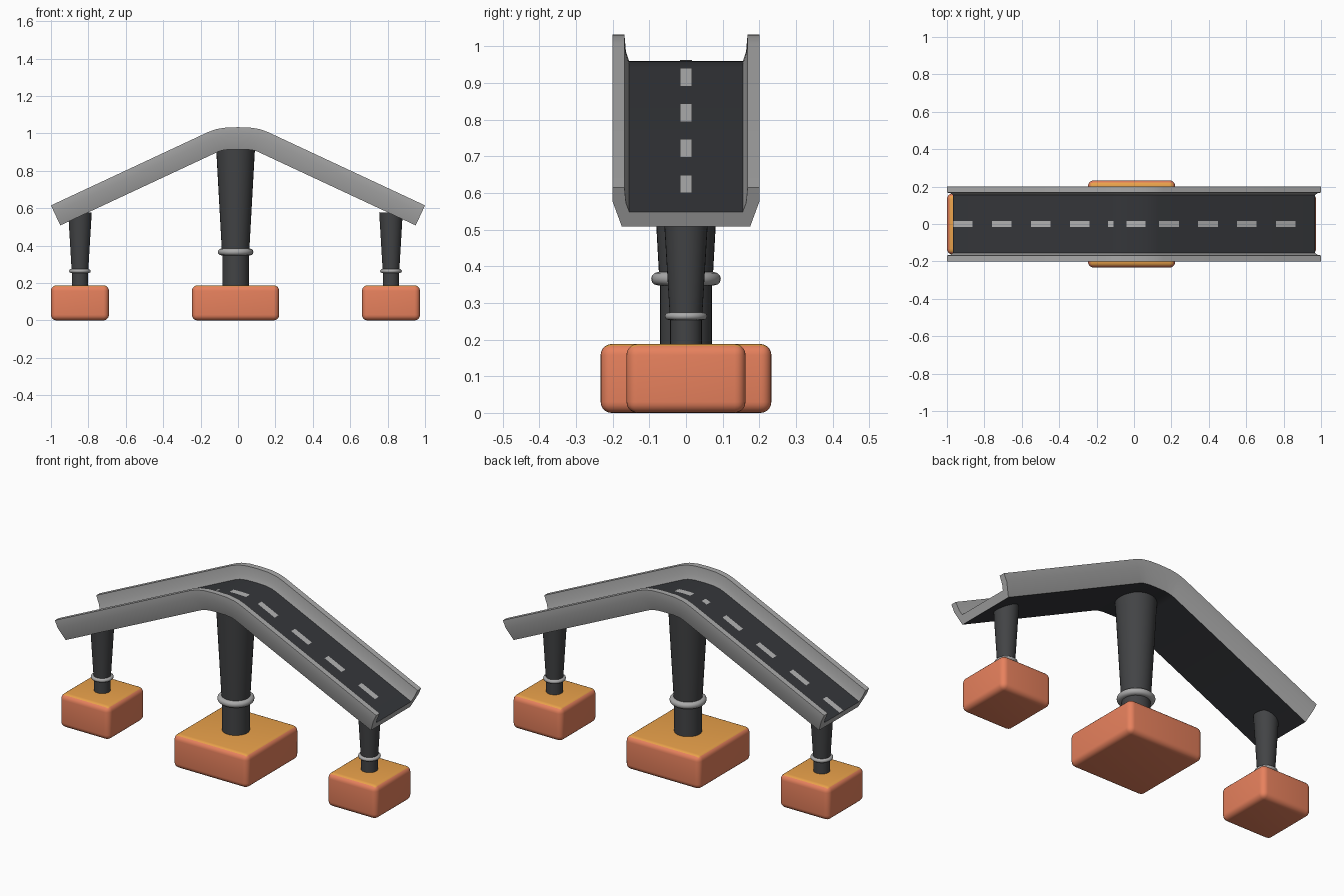
import bpy, bmesh
from math import sin, cos, pi, radians

if "Cube" in bpy.data.objects:
    bpy.data.objects.remove(bpy.data.objects["Cube"])


def material(name, color):
    m = bpy.data.materials.new(name)
    m.diffuse_color = (*color, 1)
    m.use_nodes = True
    m.node_tree.nodes["Principled BSDF"].inputs["Base Color"].default_value = m.diffuse_color
    return m


GREY = material("concrete", (0.40, 0.40, 0.40))
DARK = material("asphalt", (0.035, 0.037, 0.042))
STEEL = material("pillar_dark", (0.055, 0.057, 0.06))
LIGHT = material("marking", (0.45, 0.45, 0.45))
RED = material("footing_side", (0.80, 0.22, 0.11))
AMBER = material("footing_top", (0.82, 0.36, 0.07))


def finish(name, bm, mats, smooth=35):
    bmesh.ops.recalc_face_normals(bm, faces=bm.faces)
    me = bpy.data.meshes.new(name)
    bm.to_mesh(me)
    bm.free()
    for m in mats:
        me.materials.append(m)
    ob = bpy.data.objects.new(name, me)
    bpy.context.collection.objects.link(ob)
    bpy.ops.object.select_all(action='DESELECT')
    ob.select_set(True)
    bpy.context.view_layer.objects.active = ob
    bpy.ops.object.shade_smooth_by_angle(angle=radians(smooth))
    return ob


# Underside path of the deck: x, z, slope in degrees
half = [(-0.95, 0.508, 25), (-0.108, 0.901, 25), (-0.085, 0.909, 16), (-0.05, 0.914, 7)]
path = half + [(0, 0.915, 0)] + [(-x, z, -a) for x, z, a in reversed(half)]


def offset(station, h):
    x, z, a = station
    a = radians(a)
    return x - h * sin(a), z + h * cos(a)


# Deck: U section with parapets (y, height above underside)
side = [(0.175, 0), (0.2, 0.075), (0.2, 0.118), (0.168, 0.118), (0.164, 0.072), (0.155, 0.045)]
section = side + [(-y, h) for y, h in reversed(side)]
bm = bmesh.new()
rings = []
for st in path:
    ring = []
    for y, h in section:
        x, z = offset(st, h)
        ring.append(bm.verts.new((x, y, z)))
    rings.append(ring)
n = len(section)
for a, b in zip(rings, rings[1:]):
    for i in range(n):
        j = (i + 1) % n
        f = bm.faces.new((a[i], a[j], b[j], b[i]))
        f.material_index = 1 if i in (len(side) - 1, n - 1) else 0
bm.faces.new(rings[0])
bm.faces.new(rings[-1])
finish("bridge_deck", bm, [GREY, DARK], 22)


# Lane markings following the road surface
def road_z(x):
    pts = [offset(st, 0.045) for st in path]
    for (x0, z0), (x1, z1) in zip(pts, pts[1:]):
        if x <= x1:
            return z0 + (z1 - z0) * (x - x0) / (x1 - x0)
    return pts[-1][1]


dashes = [(-0.967 + 0.208 * i, -0.863 + 0.208 * i) for i in range(4)]
dashes += [(-0.14, -0.11), (-0.04, 0.062)]
dashes += [(0.135 + 0.208 * i, 0.24 + 0.208 * i) for i in range(4)]
bm = bmesh.new()
for x0, x1 in dashes:
    rows = []
    for k in range(5):
        x = x0 + (x1 - x0) * k / 4
        z = road_z(x) + 0.003
        rows.append([bm.verts.new((x, y, z)) for y in (-0.017, 0.017)])
    for a, b in zip(rows, rows[1:]):
        bm.faces.new((a[0], b[0], b[1], a[1]))
finish("lane_markings", bm, [LIGHT])


# Lathe helper for the round pillars
def lathe(name, profile, x, mat, sides=32):
    bm = bmesh.new()
    loops = [[bm.verts.new((x + r * cos(2 * pi * i / sides), r * sin(2 * pi * i / sides), z))
              for i in range(sides)] for r, z in profile]
    for a, b in zip(loops, loops[1:]):
        for i in range(sides):
            j = (i + 1) % sides
            bm.faces.new((a[i], a[j], b[j], b[i]))
    bm.faces.new(loops[0])
    bm.faces.new(loops[-1])
    finish(name, bm, [mat])


# Rounded footing with a lighter top
def footing(name, x, sx, sy, height, bevel):
    bm = bmesh.new()
    bmesh.ops.create_cube(bm, size=1)
    for v in bm.verts:
        v.co = (x + v.co.x * sx, v.co.y * sy, (v.co.z + 0.5) * height)
    bmesh.ops.bevel(bm, geom=bm.edges[:], offset=bevel, segments=5, profile=0.5, affect='EDGES')
    bm.normal_update()
    for f in bm.faces:
        f.material_index = 1 if f.normal.z > 0.75 else 0
    finish(name, bm, [RED, AMBER], 40)


# name, x, base radius, top radius, top z, collar z, collar radius, collar tube, footing size
supports = [
    ("left", -0.845, 0.043, 0.063, 0.578, 0.264, 0.048, 0.010, 0.31, 0.325),
    ("middle", -0.013, 0.071, 0.104, 0.925, 0.366, 0.077, 0.018, 0.466, 0.466),
    ("right", 0.818, 0.043, 0.063, 0.578, 0.264, 0.048, 0.010, 0.31, 0.325),
]
for name, x, r0, r1, top, cz, cr, tube, sx, sy in supports:
    lathe(name + "_pillar", [(r0, 0.17), (r0, cz), (r0 * 1.03, cz + 0.001), (r1, top)], x, STEEL)
    collar = [(cr + tube * cos(t * pi / 6), cz + tube * sin(t * pi / 6)) for t in range(-3, 4)]
    collar = [(r0 * 0.95, cz - tube)] + collar + [(r0 * 0.95, cz + tube)]
    lathe(name + "_collar", collar, x, GREY)
    footing(name + "_footing", x, sx, sy, 0.188, 0.03)
